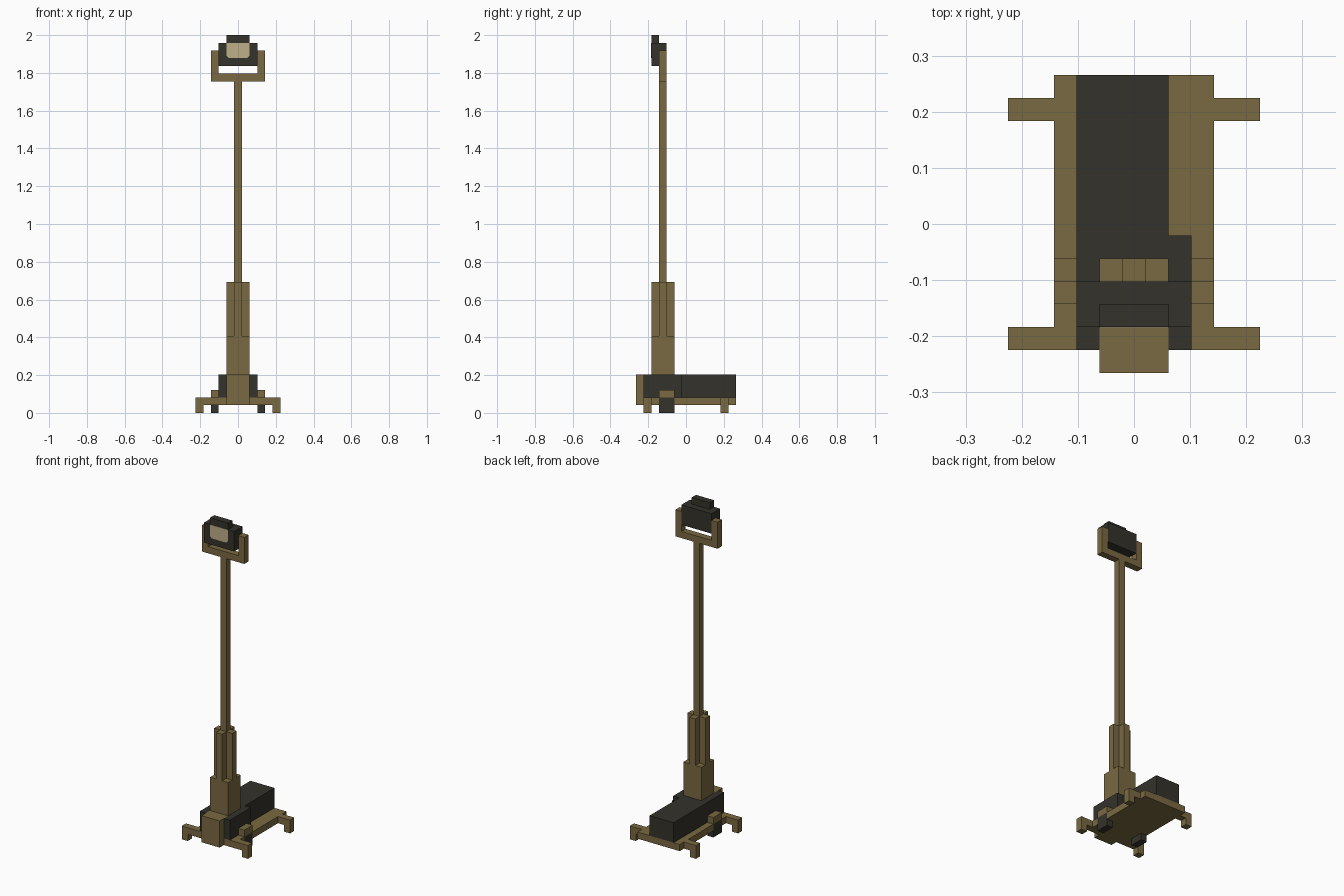
import bpy
import bmesh
from mathutils import Vector

U = 2 / 49  # grid unit: the model is 49 units tall

cube = bpy.data.objects.get("Cube")
if cube:
    bpy.data.objects.remove(cube, do_unlink=True)


def material(name, color):
    mat = bpy.data.materials.new(name)
    mat.use_nodes = True
    mat.diffuse_color = (*color, 1)
    bsdf = mat.node_tree.nodes["Principled BSDF"]
    bsdf.inputs["Base Color"].default_value = (*color, 1)
    bsdf.inputs["Roughness"].default_value = 0.9
    return mat


TAN = material("olive tan paint", (0.195, 0.144, 0.054))
DARK = material("dark grey", (0.034, 0.032, 0.024))
GLASS = material("pale lens", (0.515, 0.429, 0.242))


def prism(name, outline, start, end, mat, axis="z"):
    """Extrude an outline along z (points are x, y) or along y (points are x, z)."""
    def place(a, b, depth):
        return Vector((a, b, depth) if axis == "z" else (a, depth, b)) * U
    bm = bmesh.new()
    face = bm.faces.new([bm.verts.new(place(a, b, start)) for a, b in outline])
    geom = bmesh.ops.extrude_face_region(bm, geom=[face])["geom"]
    moved = [v for v in geom if isinstance(v, bmesh.types.BMVert)]
    bmesh.ops.translate(bm, verts=moved, vec=place(0, 0, end - start))
    bmesh.ops.recalc_face_normals(bm, faces=bm.faces)
    mesh = bpy.data.meshes.new(name)
    bm.to_mesh(mesh)
    bm.free()
    mesh.materials.append(mat)
    obj = bpy.data.objects.new(name, mesh)
    bpy.context.scene.collection.objects.link(obj)
    return obj


def box(name, x, y, z, mat):
    return prism(name, [(x[0], y[0]), (x[1], y[0]), (x[1], y[1]), (x[0], y[1])],
                 z[0], z[1], mat)


def mirrored(half):
    """Complete a right-hand outline with its reflection across x = 0."""
    return half + [(-a, b) for a, b in reversed(half)]


# Chassis plate with front tongue, outrigger arms and wheel notches
prism("chassis_plate", mirrored([
    (1.5, -6.5), (1.5, -5.5), (5.5, -5.5), (5.5, -4.5), (3.5, -4.5),
    (3.5, -3.5), (2.5, -3.5), (2.5, -1.5), (3.5, -1.5), (3.5, 4.5),
    (5.5, 4.5), (5.5, 5.5), (3.5, 5.5), (3.5, 6.5)]), 1, 2, TAN)

# Outrigger feet, wheels and wheel covers on both sides
for side, s in (("left", 1), ("right", -1)):
    foot_x = sorted((4.5 * s, 5.5 * s))
    wheel_x = sorted((2.5 * s, 3.5 * s))
    for end, y in (("front", -5.5), ("rear", 4.5)):
        box(f"{end}_{side}_foot", foot_x, (y, y + 1), (0, 1), TAN)
    box(f"{side}_wheel", wheel_x, (-3.5, -1.5), (0, 2), DARK)
    box(f"{side}_wheel_cover", wheel_x, (-3.5, -1.5), (2, 3), TAN)

# Engine housing wrapped around the mast foot
prism("engine_housing", [
    (-2.5, -5.5), (-1.5, -5.5), (-1.5, -1.5), (1.5, -1.5), (1.5, -5.5),
    (2.5, -5.5), (2.5, -0.5), (1.5, -0.5), (1.5, 6.5), (-2.5, 6.5)], 2, 5, DARK)
box("front_block", (-1.5, 1.5), (-6.5, -4.5), (2, 5), TAN)

# Mast: square foot, cross-shaped sleeve, slim pole
box("mast_foot", (-1.5, 1.5), (-4.5, -1.5), (2, 10), TAN)
prism("mast_sleeve", mirrored([
    (0.5, -4.5), (0.5, -3.5), (1.5, -3.5), (1.5, -2.5),
    (0.5, -2.5), (0.5, -1.5)]), 10, 17, TAN)
box("mast_pole", (-0.5, 0.5), (-3.5, -2.5), (17, 43), TAN)

# Forked bracket carrying the lamp
prism("lamp_bracket", mirrored([
    (3.5, 43), (3.5, 47), (2.5, 47), (2.5, 44)]), -3.5, -2.5, TAN, "y")

# Lamp: stepped front casing, rear casing and lens plate
prism("lamp_front", mirrored([
    (2.5, 45), (2.5, 48), (1.5, 48), (1.5, 49)]), -4.5, -3.5, DARK, "y")
box("lamp_rear", (-2.5, 2.5), (-3.5, -2.5), (45, 48), DARK)
prism("lamp_lens", mirrored([
    (1.2, 46), (1.5, 46.3), (1.5, 48)]), -4.55, -4.5, GLASS, "y")
